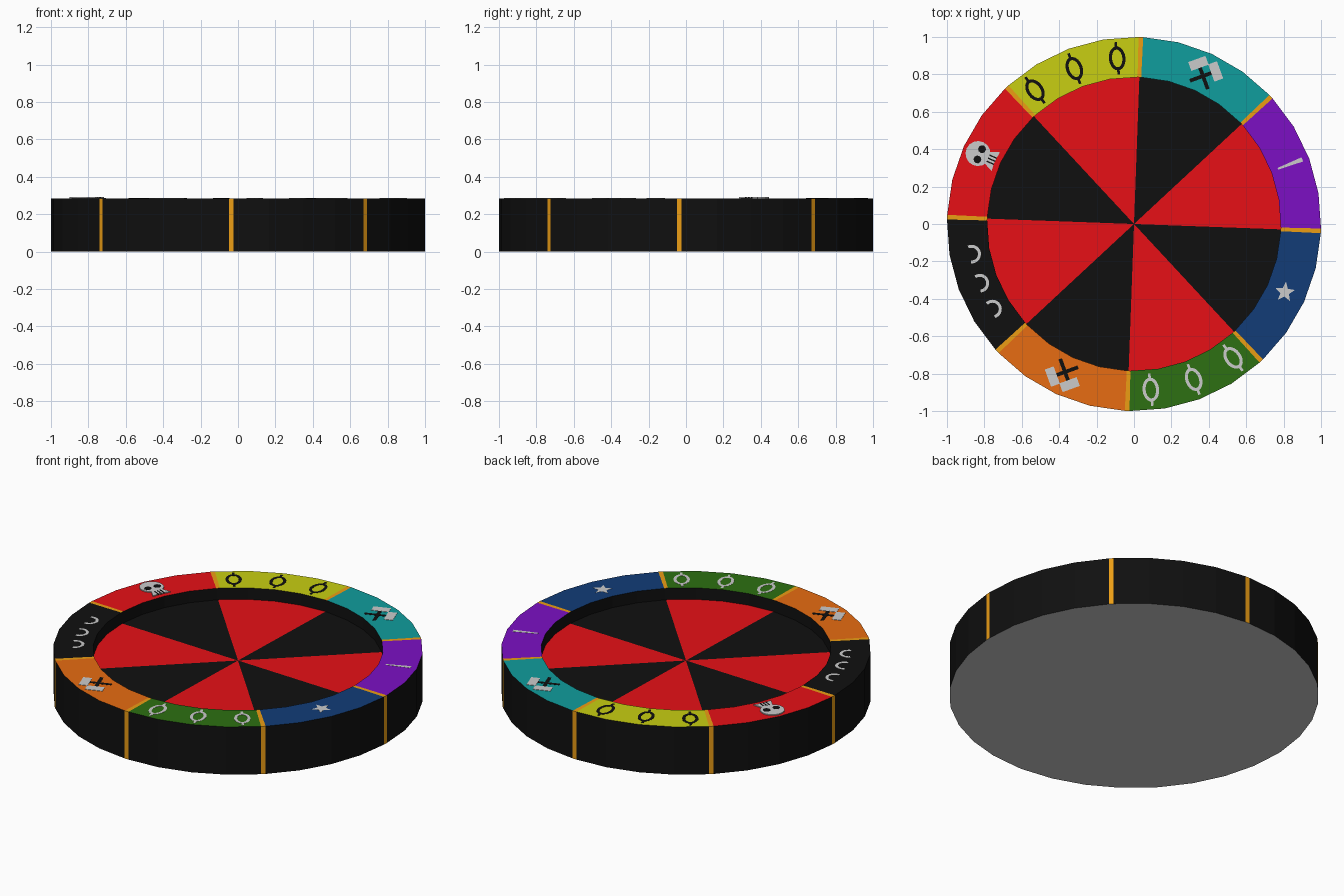
import bpy
from math import sin, cos, pi, radians

if "Cube" in bpy.data.objects:
    bpy.data.objects.remove(bpy.data.objects["Cube"])

R_OUT, R_IN, H, DISC_Z = 1.0, 0.785, 0.285, 0.216
START, GAP = -2.1, 0.72          # first divider angle, half width of a divider (degrees)

COLOURS = {
    "black": (.005, .005, .005), "gold": (.84, .34, .007), "red": (.8, .005, .008),
    "purple": (.2, .005, .55), "teal": (.005, .34, .34), "yellow": (.58, .62, .006),
    "orange": (.8, .15, .006), "green": (.026, .163, .006), "blue": (.006, .046, .185),
    "pale": (.6, .6, .6)}
MATS = {}
for key, rgb in COLOURS.items():
    MATS[key] = bpy.data.materials.new(key)
    MATS[key].diffuse_color = (*rgb, 1)


def make(name, verts, faces, mats=(), indices=None):
    me = bpy.data.meshes.new(name)
    me.from_pydata(verts, [], faces)
    for m in mats:
        me.materials.append(MATS[m])
    for p, i in zip(me.polygons, indices or []):
        p.material_index = i
    ob = bpy.data.objects.new(name, me)
    bpy.context.collection.objects.link(ob)
    return ob


def polar(r, deg, z):
    return (r * cos(radians(deg)), r * sin(radians(deg)), z)


def spread(a, b, n):
    return [a + (b - a) * i / n for i in range(n + 1)]


def rim_block(name, angles, colour):
    """Rim piece: coloured top, outer wall and inner wall."""
    side = "gold" if colour == "gold" else "black"
    verts, faces, idx = [], [], []
    for a in angles:
        verts += [polar(R_OUT, a, 0), polar(R_OUT, a, H), polar(R_IN, a, H), polar(R_IN, a, DISC_Z)]
    for i in range(len(angles) - 1):
        for j, m in ((0, 1), (1, 0), (2, 2)):
            p, q = 4 * i + j, 4 * (i + 1) + j
            faces.append((p, q, q + 1, p + 1))
            idx.append(m)
    make(name, verts, faces, (colour, side, "black"), idx)


def plate(name, polys, angle, r, colour, top=H + .001, turn=0):
    """Thin prisms on the rim; local y points outward, local x along the rim."""
    t, k = radians(angle - 90), radians(turn)
    cx, cy, _ = polar(r, angle, 0)
    verts, faces = [], []
    for poly in polys:
        b, n = len(verts), len(poly)
        for z in (H - .002, top):
            for x, y in poly:
                x, y = x * cos(k) - y * sin(k), x * sin(k) + y * cos(k)
                verts.append((cx + x * cos(t) - y * sin(t), cy + x * sin(t) + y * cos(t), z))
        faces.append([b + n + i for i in range(n)])
        faces += [(b + i, b + (i + 1) % n, b + n + (i + 1) % n, b + n + i) for i in range(n)]
    make(name, verts, faces, (colour,))


def rect(x, y, w, h):
    return [(x - w / 2, y - h / 2), (x + w / 2, y - h / 2), (x + w / 2, y + h / 2), (x - w / 2, y + h / 2)]


def disc(x, y, r, n=16):
    return [(x + r * cos(2 * pi * i / n), y + r * sin(2 * pi * i / n)) for i in range(n)]


def arc(x, y, rx, ry, width, a, b, n=14):
    """Curved band as a row of quads."""
    out = []
    ang = [radians(v) for v in spread(a, b, n)]
    for p, q in zip(ang, ang[1:]):
        out.append([(x + (rx + s) * cos(v), y + (ry + s) * sin(v))
                    for v, s in ((p, -width / 2), (p, width / 2), (q, width / 2), (q, -width / 2))])
    return out


# rim sectors, gold dividers and sunken wedges
SECTORS = ["purple", "teal", "yellow", "red", "black", "orange", "green", "blue"]
for k, colour in enumerate(SECTORS):
    a = START + 45 * k
    inner = spread(a + GAP, a + 45 - GAP, 4)
    rim_block(f"rim_sector_{k}", inner, colour)
    rim_block(f"divider_{k}", [a - GAP, a + GAP], "gold")
    ring = [a] + inner + [a + 45]
    make(f"wedge_{k}", [(0, 0, DISC_Z)] + [polar(R_IN, v, DISC_Z) for v in ring],
         [list(range(len(ring) + 1))], ("black" if k % 2 else "red",))

# underside
edge = [v for k in range(8) for v in spread(START + 45 * k + GAP, START + 45 * (k + 1) - GAP, 4)]
make("base", [polar(R_OUT, v, 0) for v in edge], [list(range(len(edge)))[::-1]])

# barred ring marks on the two money sectors
for base, colour in ((90, "black"), (270, "pale")):
    for i, off in enumerate((5.8, 21, 36.5)):
        mark = arc(0, 0, .036, .056, .017, 0, 360, 20) + [rect(0, .073, .014, .028), rect(0, -.073, .014, .028)]
        plate(f"coin_mark_{base}_{i}", mark, base + off, .89, colour)

# open arc marks on the black sector
for i, a in enumerate((190.5, 201, 211)):
    plate(f"arc_mark_{i}", arc(0, -.01, .042, .042, .016, 165, 375), a, .893, "pale")

# tapered peg on the purple sector
plate("peg_mark", [[(-.005, -.07), (.005, -.07), (.012, .07), (-.012, .07)]], 21, .894, "pale")

# star on the blue sector
star = [((.056 if i % 2 == 0 else .024) * sin(pi * i / 5), -(.056 if i % 2 == 0 else .024) * cos(pi * i / 5))
        for i in range(10)]
plate("star", [star], -24.3, .885, "pale")

# crossed hammers on the teal and orange sectors
for base in (65, 245):
    for turn in (45, -45):
        plate(f"hammer_handle_{base}_{turn}", [rect(0, -.012, .02, .125)], base, .873, "black", H + .001, turn)
        plate(f"hammer_head_{base}_{turn}", [rect(0, .072, .098, .05)], base, .873, "pale", H + .002, turn)

# skull on the red sector
SA, SR = 155.7, .915
jaw = [(-.03, -.045), (-.055, -.105), (-.02, -.1), (.02, -.1), (.055, -.105), (.03, -.045)]
plate("skull", [disc(0, 0, .067), jaw], SA, SR, "pale", H + .006)
plate("skull_sockets", [disc(-.03, -.01, .021, 10), disc(.03, -.01, .021, 10)]
      + [rect(x, -.08, .007, .042) for x in (-.018, 0, .018)], SA, SR, "black", H + .007)

for m in bpy.data.materials:
    if m.users and not m.is_grease_pencil:
        m.use_nodes = True
        m.node_tree.nodes["Principled BSDF"].inputs["Base Color"].default_value = m.diffuse_color
